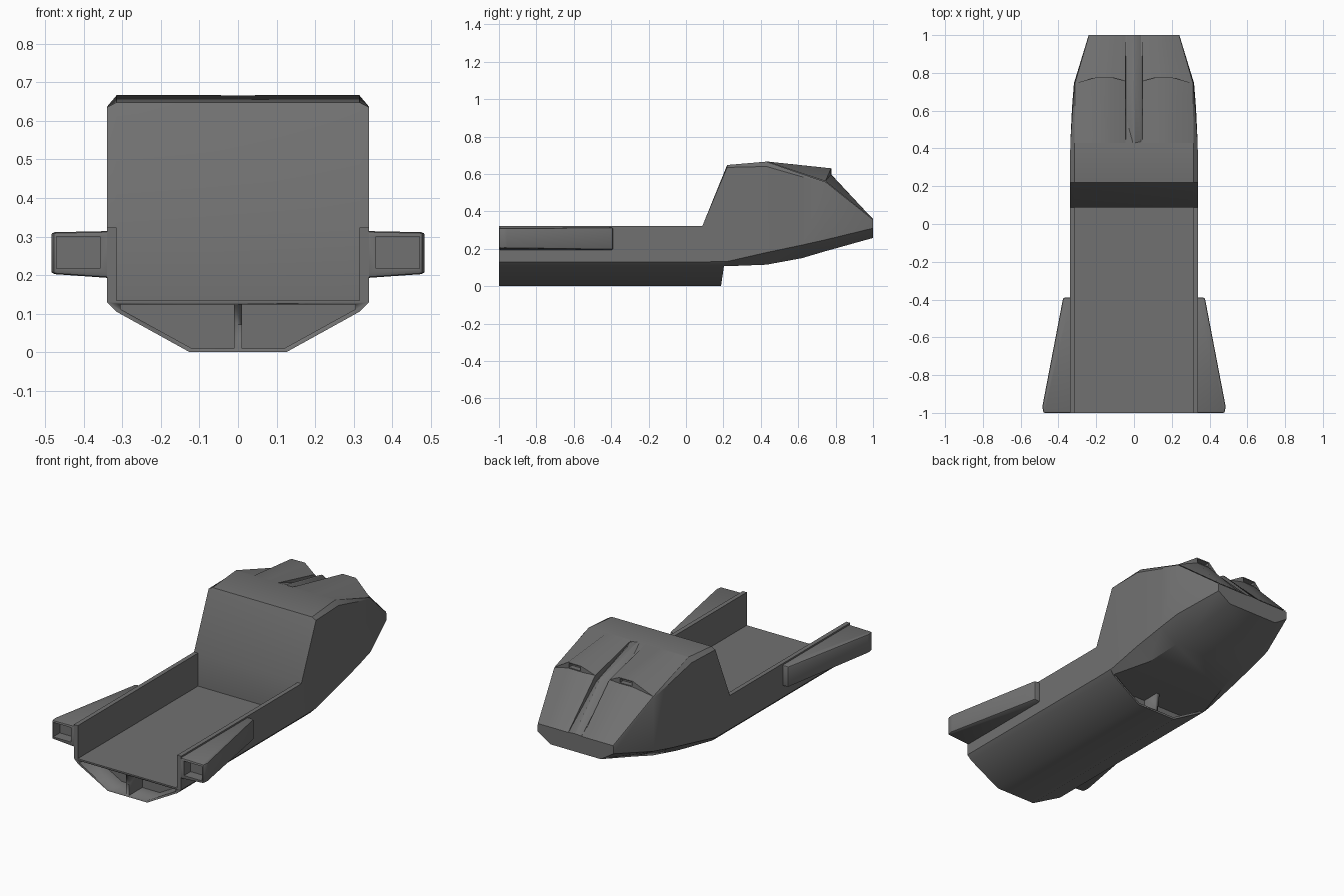
import bpy, bmesh
from math import radians
from mathutils import Vector

if "Cube" in bpy.data.objects:
    bpy.data.objects.remove(bpy.data.objects["Cube"])

paint = bpy.data.materials.new("dark_grey")
paint.diffuse_color = (.165, .165, .165, 1)
paint.use_nodes = True
paint.node_tree.nodes["Principled BSDF"].inputs["Base Color"].default_value = paint.diffuse_color


def finish(name, bm, mirror=False):
    bmesh.ops.remove_doubles(bm, verts=bm.verts, dist=0.0002)
    bmesh.ops.recalc_face_normals(bm, faces=bm.faces)
    me = bpy.data.meshes.new(name)
    bm.to_mesh(me)
    bm.free()
    me.materials.append(paint)
    me.shade_smooth()
    me.set_sharp_from_angle(angle=radians(30))
    ob = bpy.data.objects.new(name, me)
    bpy.context.collection.objects.link(ob)
    if mirror:
        ob.modifiers.new("mirror", 'MIRROR')
    return ob


def loft(bm, rings):
    rows = [[bm.verts.new(p) for p in r] for r in rings]
    n = len(rows[0])
    for a, b in zip(rows, rows[1:]):
        for i in range(n):
            j = (i + 1) % n
            bm.faces.new((a[i], a[j], b[j], b[i]))
    bm.faces.new(rows[0])
    bm.faces.new(rows[-1])


def prism(bm, pts, y0, y1, slant=0.0):
    loft(bm, [[(x, y0, z) for x, z in pts],
              [(x, y1 + slant * z, z) for x, z in pts]])


def both(half):
    return half + [(-p[0],) + tuple(p[1:]) for p in reversed(half)]


def recess(bm, face, rim, move, box=None):
    bmesh.ops.inset_individual(bm, faces=[face], thickness=rim)
    if box:  # square up the opening
        x0, x1, z0, z1 = box
        for v in face.verts:
            v.co.x = x0 if v.co.x < (x0 + x1) / 2 else x1
            v.co.z = z0 if v.co.z < (z0 + z1) / 2 else z1
    r = bmesh.ops.extrude_discrete_faces(bm, faces=[face])
    bmesh.ops.translate(bm, vec=move, verts=r["faces"][0].verts[:])


# Open cargo bed with side walls
bm = bmesh.new()
prism(bm, both([(.34, .13), (.34, .323), (.315, .323), (.315, .134)]), -1, .09)
finish("cargo_bed", bm)

# Keel duct with paired openings at both ends
bm = bmesh.new()
prism(bm, both([(.125, 0), (.315, .105), (.34, .13)]), -1, .187, .15)
duct = finish("keel_duct", bm)
bm = bmesh.new()
for s in (1, -1):
    hole = [(s * x, z) for x, z in
            [(.01, .01), (.12, .01), (.305, .112), (.305, .124), (.01, .124)]]
    prism(bm, hole, -1.1, -.88)
    prism(bm, hole, .1, .4)
cutter = finish("duct_cutter", bm)
cutter.hide_render = True
cutter.hide_viewport = True
mod = duct.modifiers.new("openings", 'BOOLEAN')
mod.object = cutter
mod.operation = 'DIFFERENCE'
mod.solver = 'EXACT'

# Nose hull: lofted half rings running bottom, lower side, upper side, roof
rings = [
    [(.315, .088, .105), (.34, .088, .13), (.34, .088, .323), (.315, .088, .323)],
    [(.315, .22, .107), (.34, .22, .132), (.34, .22, .635), (.315, .22, .648)],
    [(.25, .43, .115), (.337, .43, .18), (.337, .43, .64), (.315, .43, .666)],
    [(.22, .62, .15), (.328, .62, .22), (.324, .62, .585), (.313, .62, .600)],
    [(.2, .745, .187), (.318, .745, .248), (.315, .745, .552), (.312, .745, .558)],
    [(.16, 1, .258), (.24, 1, .31), (.24, 1, .348), (.238, 1, .356)],
]
bm = bmesh.new()
loft(bm, [both(r) for r in rings])
finish("nose_hull", bm)

# Raised hoods with a narrow slot, on either side of the centre rib
bm = bmesh.new()
rows = [
    [(.042, .43, .66), (.045, .43, .667), (.12, .43, .667), (.2, .43, .667), (.315, .43, .667)],
    [(.042, .757, .545), (.045, .757, .59), (.12, .777, .63), (.205, .775, .63), (.312, .745, .561)],
    [(.042, .757, .545), (.045, .757, .59), (.12, .777, .597), (.205, .775, .597), (.312, .745, .561)],
    [(.042, 1, .35), (.045, 1, .358), (.1, 1, .358), (.17, 1, .358), (.238, 1, .358)],
]
for a, b in zip(rows, rows[1:]):
    for i in range(4):
        quad = []
        for p in (a[i], a[i + 1], b[i + 1], b[i]):
            if p not in quad:
                quad.append(p)
        if len(quad) > 2:
            bm.faces.new([bm.verts.new(p) for p in quad])
bmesh.ops.remove_doubles(bm, verts=bm.verts, dist=0.0002)
slot = min(bm.faces, key=lambda f: (f.calc_center_median() - Vector((.16, .776, .613))).length)
recess(bm, slot, .007, (0, -.03, 0))
finish("intake_hoods", bm, mirror=True)

# Centre rib down the nose
bm = bmesh.new()
loft(bm, [both([(.038, y, z - .01), (.038, y, z + h * .1), (.006, y, z + h)]) for y, z, h in
          [(.43, .665, .001), (.76, .548, .05), (1, .357, .003)]])
finish("centre_rib", bm)

# Tapered side pods with a boxed opening at the front
bm = bmesh.new()
plan = [(.335, -1), (.48, -1), (.485, -.965), (.375, -.39), (.335, -.39)]
loft(bm, [[(x, y, .193 + .07 * (x - .34)) for x, y in plan],
          [(x, y, .314 - .02 * (x - .34)) for x, y in plan]])
bmesh.ops.recalc_face_normals(bm, faces=bm.faces)
edges = [e for e in bm.edges if max(v.co.x for v in e.verts) > .36]
bmesh.ops.bevel(bm, geom=edges, offset=.009, segments=2, profile=.5, affect='EDGES')
mouth = max((f for f in bm.faces if f.normal.y < -.9 and f.calc_center_median().y < -.9),
            key=lambda f: f.calc_area())
recess(bm, mouth, .006, (0, .06, 0), box=(.358, .471, .217, .3))
finish("side_pods", bm, mirror=True)
